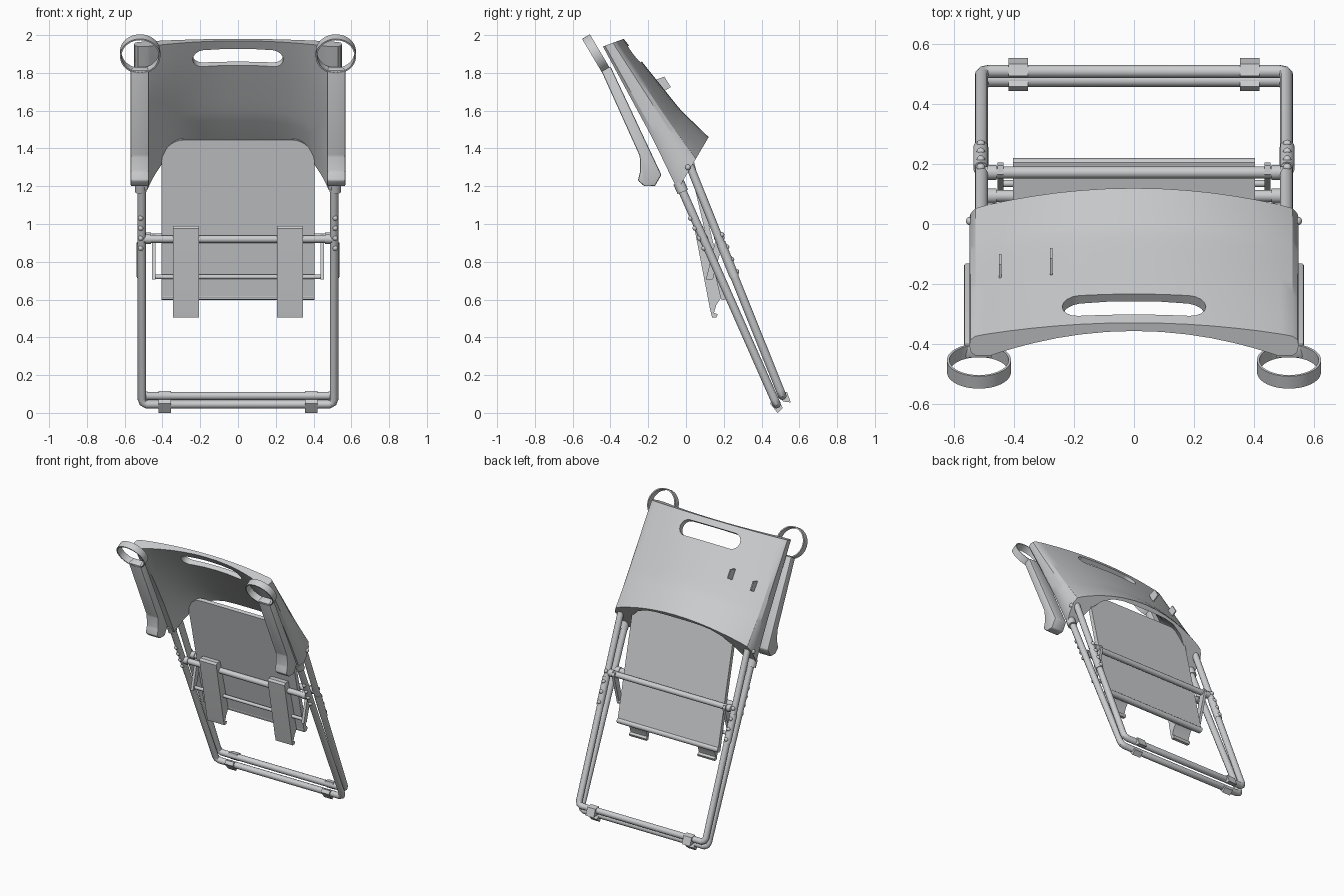
import bpy, bmesh, math
from mathutils import Vector, Matrix

if "Cube" in bpy.data.objects:
    bpy.data.objects.remove(bpy.data.objects["Cube"])

grey = bpy.data.materials.new("grey")
grey.diffuse_color = (0.6, 0.61, 0.62, 1)
grey.use_nodes = True
grey.node_tree.nodes["Principled BSDF"].inputs["Base Color"].default_value = grey.diffuse_color


def finish(ob, angle=35):
    ob.data.materials.clear()
    ob.data.materials.append(grey)
    bpy.ops.object.select_all(action='DESELECT')
    ob.select_set(True)
    bpy.context.view_layer.objects.active = ob
    bpy.ops.object.shade_smooth_by_angle(angle=math.radians(angle))
    return ob


def from_bm(name, bm):
    bmesh.ops.recalc_face_normals(bm, faces=bm.faces)
    me = bpy.data.meshes.new(name)
    bm.to_mesh(me)
    bm.free()
    ob = bpy.data.objects.new(name, me)
    bpy.context.collection.objects.link(ob)
    return ob


def tube(name, pts, r):
    cu = bpy.data.curves.new(name, 'CURVE')
    cu.dimensions = '3D'
    cu.bevel_depth = r
    cu.bevel_resolution = 4
    cu.use_fill_caps = True
    sp = cu.splines.new('POLY')
    sp.points.add(len(pts) - 1)
    for p, c in zip(sp.points, pts):
        p.co = (*c, 1)
    ob = bpy.data.objects.new(name, cu)
    bpy.context.collection.objects.link(ob)
    bpy.ops.object.select_all(action='DESELECT')
    ob.select_set(True)
    bpy.context.view_layer.objects.active = ob
    bpy.ops.object.convert(target='MESH')
    return finish(bpy.context.view_layer.objects.active)


def prism(name, pts, vec, bevel=0):
    bm = bmesh.new()
    f = bm.faces.new([bm.verts.new(p) for p in pts])
    ext = bmesh.ops.extrude_face_region(bm, geom=[f])
    bmesh.ops.translate(bm, vec=vec, verts=[v for v in ext['geom'] if isinstance(v, bmesh.types.BMVert)])
    if bevel:
        bmesh.ops.bevel(bm, geom=bm.edges[:], offset=bevel, segments=2, profile=0.5, affect='EDGES')
    return finish(from_bm(name, bm))


def side_prism(name, yz, x0, x1, bevel=0):
    return prism(name, [(x0, y, z) for y, z in yz], (x1 - x0, 0, 0), bevel)


def ball(name, loc, r):
    bm = bmesh.new()
    bmesh.ops.create_uvsphere(bm, u_segments=12, v_segments=8, radius=r)
    bmesh.ops.translate(bm, vec=loc, verts=bm.verts)
    return finish(from_bm(name, bm), 60)


def front_y(z): return 0.48 - (z - 0.045) * 0.4416
def rear_y(z): return 0.51 - (z - 0.09) * 0.402


# Leg frames: two U shaped tubes lying against each other
R = 0.022


def u_frame(name, fy, z0, z1):
    lo, d = 0.03, 0.018
    half = [(0.51, fy(z1), z1), (0.51, fy(z0 + lo), z0 + lo), (0.503, fy(z0 + 0.01), z0 + 0.01),
            (0.51 - 1.5 * d, fy(z0), z0)]
    tube(name, half + [(-x, y, z) for x, y, z in reversed(half)], R)


u_frame("front_leg_frame", front_y, 0.045, 1.4)
u_frame("rear_leg_frame", rear_y, 0.09, 1.31)

# Cross bars
tube("front_cross_bar", [(-0.51, front_y(.92), .92), (0.51, front_y(.92), .92)], 0.02)
tube("rear_cross_bar", [(-0.51, rear_y(.93), .93), (0.51, rear_y(.93), .93)], 0.02)
tube("thin_seat_bar", [(-0.455, 0.135, .72), (0.455, 0.135, .72)], 0.012)

# Curved back shell, lofted between the side front line and the centre line
FP = [(-0.44, 1.94), (-0.17, 1.44), (-0.045, 1.18)]
CP = [(-0.33, 1.98), (-0.03, 1.605), (0.12, 1.46)]
TC = 0.62


def along(p, t):
    a, b, k = (p[0], p[1], t / TC) if t < TC else (p[1], p[2], (t - TC) / (1 - TC))
    return Vector(a).lerp(Vector(b), k)


outer = [(0.53, 0), (0.545, 0.1), (0.55, 0.3), (0.547, 0.48), (0.53, 0.59), (0.49, 0.66)]
outer += [(x, 0.66 + 0.34 * (1 - (x / 0.49) ** 2)) for x in (0.42, 0.34, 0.26, 0.18, 0.09, 0)]
outer += [(-x, g) for x, g in reversed(outer[:-1])]
inner_x = [-0.48, -0.465, -0.44, -0.4, -0.34, -0.26, -0.18, -0.09, 0]
inner_x += [-x for x in reversed(inner_x[:-1])]
bm = bmesh.new()
rows = []
for t in (0, .1, .2, .3, .4, .5, TC - .03, TC + .03, .7, .8, .9, 1):
    F, C = along(FP, t), along(CP, t)
    gc, p = 0.75 + 0.15 * t, 2 + 2.5 * t
    sec = outer + [(x, gc * (1 - (abs(x) / 0.48) ** p)) for x in inner_x]
    rows.append([bm.verts.new((x, *(F + (C - F) * g))) for x, g in sec])
n = len(rows[0])
for a, b in zip(rows, rows[1:]):
    for i in range(n):
        j = (i + 1) % n
        bm.faces.new((a[i], a[j], b[j], b[i]))
no = len(outer)
for r in (rows[0], rows[-1]):      # end caps
    bm.faces.new(r)
bmesh.ops.triangulate(bm, faces=[f for f in bm.faces if len(f.verts) > 4])
shell = from_bm("back_shell", bm)

# Hand hole
nrm, up = Vector((0, 0.78, 0.625)), Vector((0, -0.625, 0.78))
mid = Vector((0, -0.275, 1.897))
slot = []
for s, a0 in ((1, -90), (-1, 90)):
    for k in range(9):
        a = math.radians(a0 + k * 22.5)
        slot.append(mid - nrm * 0.15 + Vector((s * 0.185 + 0.055 * math.cos(a), 0, 0)) + up * 0.055 * math.sin(a))
cutter = prism("hand_hole_cutter", slot, nrm * 0.3)
cutter.hide_render = True
m = shell.modifiers.new("hole", 'BOOLEAN')
m.object, m.operation, m.solver = cutter, 'DIFFERENCE', 'EXACT'
bpy.context.view_layer.objects.active = shell
bpy.ops.object.modifier_apply(modifier="hole")
bpy.data.objects.remove(cutter)
finish(shell, 30)

# Small tabs on the back of the shell
for x, y, z in ((-0.447, -0.145, 1.69), (-0.277, -0.125, 1.74)):
    q = [(y - .045, z + .02), (y - .005, z - .045), (y + .045, z - .015), (y + .01, z + .04)]
    side_prism("back_tab", q, x - 0.004, x + 0.004)

# Seat panel with rounded upper corners and a rolled lower lip
def seat_y(z): return 0.185 - (z - 0.6) * 0.235


outline = [(0.405, 0.6)]
for k in range(9):
    a = math.radians(k * 11.25)
    outline.append((0.285 + 0.12 * math.cos(a), 1.325 + 0.12 * math.sin(a)))
outline += [(-x, z) for x, z in reversed(outline)]
prism("seat", [(x, seat_y(z), z) for x, z in outline], (0, 0.028, 0.006))
tube("seat_lip", [(-0.405, 0.2, 0.618), (0.405, 0.2, 0.618)], 0.02)

for s in (-1, 1):
    # Hook brackets under the seat
    side_prism("seat_bracket", [(.045, .975), (.055, .99), (.09, .99), (.185, .61), (.16, .57), (.148, .53),
                                (.168, .522), (.16, .505), (.138, .505), (.127, .55)], s * .207, s * .343)
    # Seat pivot links
    side_prism("seat_link", [(.105, .705), (.14, .705), (.205, .93), (.195, .95), (.165, .95)], s * .436, s * .456)
    for fy, z, nm in ((front_y, .92, "front"), (rear_y, .93, "rear")):
        tube(nm + "_bar_collar", [(s * .46, fy(z), z), (s * .49, fy(z), z)], 0.025)
    # Armrest, folded against the frame
    side_prism("armrest", [(-.45, 1.815), (-.4, 1.835), (-.13, 1.26), (-.165, 1.2), (-.22, 1.2), (-.255, 1.23),
                           (-.242, 1.28), (-.245, 1.36)], s * .472, s * .568, 0.008)
    # Cup ring
    bm = bmesh.new()
    loops = []
    for r, h in ((.107, -.024), (.107, .024), (.099, .024), (.099, -.024)):
        loops.append([bm.verts.new((r * math.cos(k * math.pi / 20), r * math.sin(k * math.pi / 20), h))
                      for k in range(40)])
    for i in range(4):
        a, b = loops[i], loops[(i + 1) % 4]
        for k in range(40):
            bm.faces.new((a[k], a[(k + 1) % 40], b[(k + 1) % 40], b[k]))
    rot = Vector((0, 0.86, 0.51)).to_track_quat('Z', 'Y').to_matrix().to_4x4()
    bmesh.ops.transform(bm, matrix=Matrix.Translation((s * .518, -.475, 1.9)) @ rot, verts=bm.verts)
    finish(from_bm("cup_ring", bm))
    # Leg caps, sleeves, pivots and adjustment studs
    tube("leg_cap", [(s * .515, front_y(1.17), 1.17), (s * .515, front_y(1.22), 1.22)], 0.03)
    tube("leg_sleeve", [(s * .512, rear_y(.72), .72), (s * .512, rear_y(.9), .9)], 0.025)
    ball("shell_pivot", (s * .547, 0.01, 1.3), 0.015)
    for k in range(4):
        z = .74 + k * .065
        ball("rear_stud", (s * .512, rear_y(z) + .019, z + .008), 0.014)
        z = .88 + k * .053
        ball("front_stud", (s * .515, front_y(z) - .016, z - .008), 0.014)
    # Foot clips around the ground bars
    side_prism("front_foot_clip", [(.445, .05), (.485, 0), (.512, .027), (.495, .06), (.46, .072)],
               s * .355, s * .42)
    side_prism("rear_foot_clip", [(.515, .06), (.555, .055), (.535, .11), (.495, .116), (.49, .09)],
               s * .355, s * .42)
